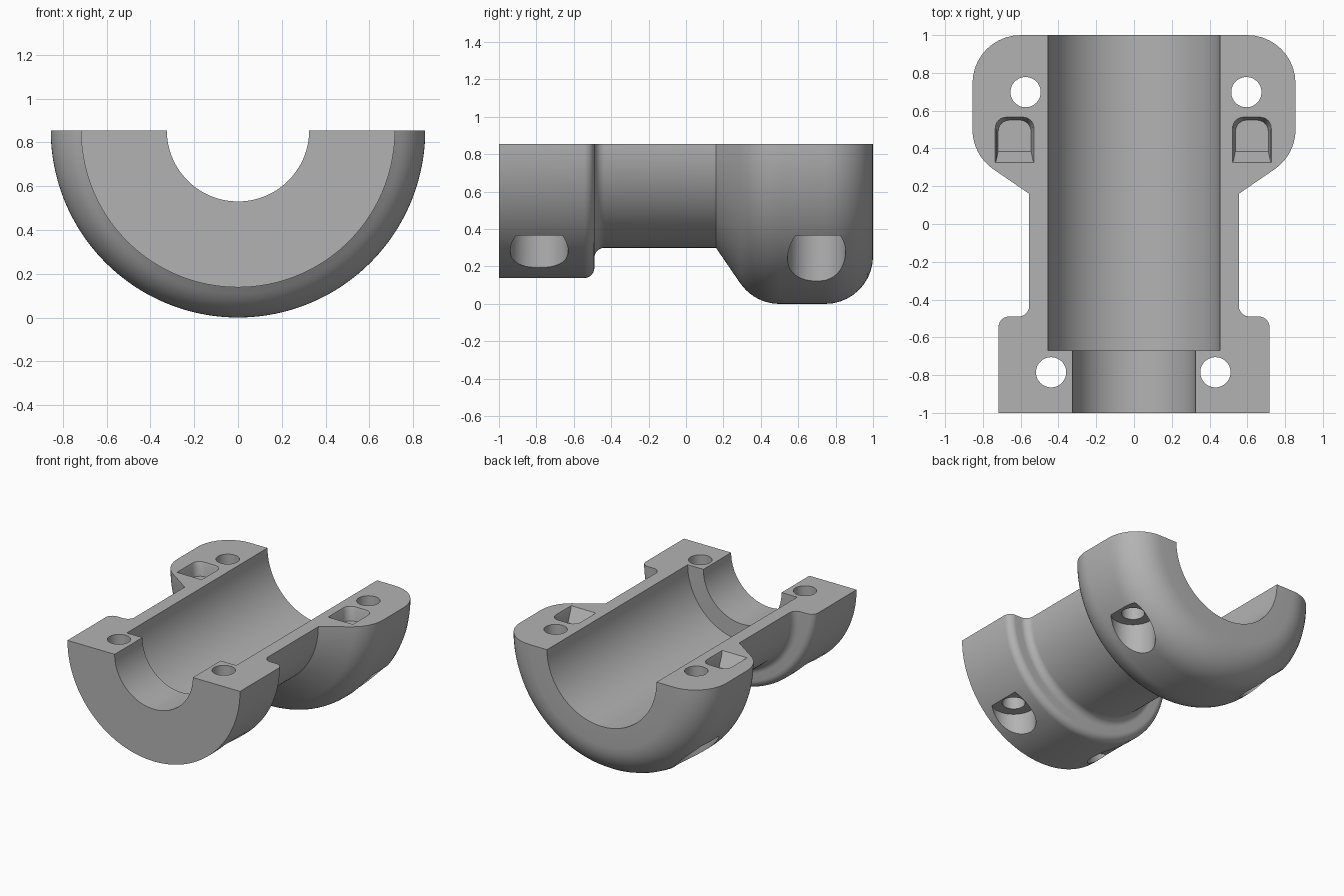
import bpy
import bmesh
from math import pi, sin, cos, radians
from mathutils import Vector

if "Cube" in bpy.data.objects:
    bpy.data.objects.remove(bpy.data.objects["Cube"], do_unlink=True)

TOP = 0.855      # height of the flat split face, which holds the axis
STEPS = 96       # divisions of the half turn

grey = bpy.data.materials.new("plain grey")
grey.use_nodes = True
grey.diffuse_color = (0.45, 0.45, 0.45, 1)
grey.node_tree.nodes["Principled BSDF"].inputs["Base Color"].default_value = grey.diffuse_color


def make_object(name, bm):
    bmesh.ops.recalc_face_normals(bm, faces=bm.faces)
    mesh = bpy.data.meshes.new(name)
    bm.to_mesh(mesh)
    bm.free()
    mesh.materials.append(grey)
    obj = bpy.data.objects.new(name, mesh)
    bpy.context.collection.objects.link(obj)
    return obj


def arc(r, y, radius, start, end, count=10):
    """Points (r, y) on an arc, angles in degrees."""
    angles = [radians(start + (end - start) * i / count) for i in range(count + 1)]
    return [(r + radius * cos(a), y + radius * sin(a)) for a in angles]


def loft(name, rings):
    """Closed solid through matching rings of points."""
    bm = bmesh.new()
    loops = [[bm.verts.new(p) for p in ring] for ring in rings]
    n = len(loops[0])
    for a, b in zip(loops, loops[1:]):
        for i in range(n):
            j = (i + 1) % n
            bm.faces.new((a[i], a[j], b[j], b[i]))
    bm.faces.new(loops[0])
    bm.faces.new(loops[-1])
    return make_object(name, bm)


def cylinder(name, x, y, radius, low, high):
    circle = arc(x, y, radius, 0, 360, 48)[:-1]
    return loft(name, [[(px, py, z) for px, py in circle] for z in (low, high)])


# Half shell: stepped bore, front collar, waist and rounded rear flange
profile = [(0.325, -1), (0.717, -1)]
profile += arc(0.662, -0.545, 0.055, 0, 90)
profile += arc(0.611, -0.434, 0.056, 270, 180)
profile += [(0.555, 0.16)]
profile += arc(0.6, 0.5, 0.255, -55, 0)
profile += arc(0.6, 0.745, 0.255, 0, 90)
profile += [(0.455, 1), (0.455, -0.67), (0.325, -0.67)]
turns = [pi * i / STEPS for i in range(STEPS + 1)]
shell = loft("clamp_half_shell",
             [[(r * cos(t), y, TOP - r * sin(t)) for r, y in profile] for t in turns])

# Bolt holes with wide head recesses underneath
cutters = []
for x, y in ((0.595, 0.698), (-0.574, 0.698), (0.431, -0.785), (-0.439, -0.785)):
    cutters.append(cylinder("bolt_hole", x, y, 0.08, -0.1, 1))
    cutters.append(cylinder("bolt_head_recess", x, y, 0.155, -0.2, 0.365))

# Latch pockets: rounded at the rear, ramped at the front
for x in (-0.632, 0.624):
    rings = []
    for z, front, grow in ((TOP - 0.1, 0.385, -0.01), (TOP - 0.02, 0.337, 0),
                           (TOP, 0.325, 0.006), (TOP + 0.05, 0.325, 0.006)):
        half = 0.097 + grow
        outline = [(x - half, front), (x + half, front)]
        outline += arc(x + half - 0.06, 0.5 + grow, 0.06, 0, 90, 6)
        outline += arc(x - half + 0.06, 0.5 + grow, 0.06, 90, 180, 6)
        rings.append([(px, py, z) for px, py in outline])
    cutters.append(loft("latch_pocket", rings))

# Cut the openings out of the shell
bpy.context.view_layer.objects.active = shell
shell.select_set(True)
for cutter in cutters:
    cutter.hide_render = True
    cut = shell.modifiers.new("cut", "BOOLEAN")
    cut.operation = "DIFFERENCE"
    cut.solver = "EXACT"
    cut.object = cutter
    bpy.ops.object.modifier_apply(modifier=cut.name)
    bpy.data.objects.remove(cutter, do_unlink=True)

bpy.ops.object.shade_smooth_by_angle(angle=radians(30))
